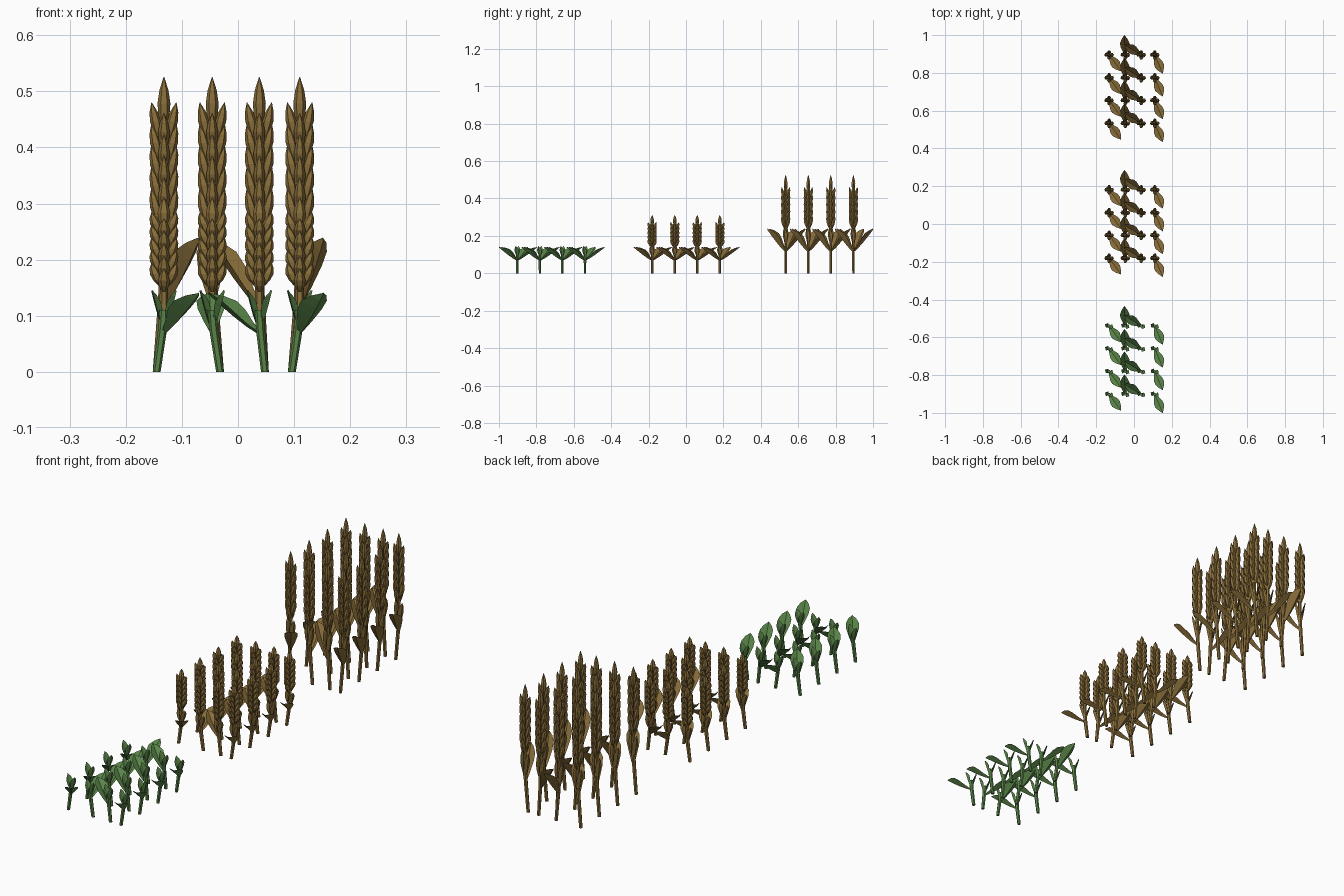
import bpy, bmesh, math
from mathutils import Vector

if "Cube" in bpy.data.objects:
    bpy.data.objects.remove(bpy.data.objects["Cube"])


def material(name, rgb):
    m = bpy.data.materials.new(name)
    m.diffuse_color = (*rgb, 1)
    m.use_nodes = True
    m.node_tree.nodes["Principled BSDF"].inputs["Base Color"].default_value = m.diffuse_color
    return m


GREEN = material("young_green", (0.10, 0.23, 0.065))
GOLD = material("ripe_gold", (0.25, 0.155, 0.042))


def skin(bm, rings):
    """Join equal-sized closed rings of points and cap both ends."""
    vs = [[bm.verts.new(p) for p in r] for r in rings]
    n = len(vs[0])
    for a, b in zip(vs, vs[1:]):
        for i in range(n):
            j = (i + 1) % n
            bm.faces.new((a[i], a[j], b[j], b[i]))
    bm.faces.new(vs[0][::-1])
    bm.faces.new(vs[-1])


def tube(bm, pts, radii, n=6):
    skin(bm, [[Vector(p) + Vector((r * math.cos(math.tau * i / n),
                                   r * math.sin(math.tau * i / n), 0))
               for i in range(n)] for p, r in zip(pts, radii)])


def grain(bm, a, b, r):
    a, b = Vector(a), Vector(b)
    tube(bm, [a.lerp(b, t) for t in (0, 0.25, 0.5, 0.75, 1)],
         [r * k for k in (0.35, 0.85, 1, 0.7, 0.05)])


def leaf(bm, base, reach, width, fold=0.3):
    """Folded pointed blade running from base along reach."""
    base, reach = Vector(base), Vector(reach)
    side = Vector((-reach.y, reach.x, 0)).normalized()
    up = side.cross(reach).normalized()
    if up.z < 0:
        up = -up
    rings = []
    for t, k in ((0, 0.15), (0.25, 0.55), (0.5, 0.95), (0.68, 1), (0.86, 0.6), (1, 0.03)):
        w = width * k
        mid = base + Vector((reach.x * t, reach.y * t, reach.z * t ** 1.15))
        rise = up * (w * fold)
        rings.append([mid - up * 0.002, mid + side * w / 2 + rise,
                      mid + up * 0.002, mid - side * w / 2 + rise])
    skin(bm, rings)


def finish(bm, name, mat, y, stretch):
    bmesh.ops.recalc_face_normals(bm, faces=bm.faces)
    me = bpy.data.meshes.new(name)
    for v in bm.verts:
        v.co.z *= stretch
    bm.to_mesh(me)
    bm.free()
    me.materials.append(mat)
    ob = bpy.data.objects.new(name, me)
    ob.location.y = y
    bpy.context.collection.objects.link(ob)


# Each column: foot x, upper stem x, big leaf reach in x and y
COLUMNS = [(-0.145, -0.132, 0.062, -0.085), (-0.032, -0.046, -0.005, 0.105),
           (0.048, 0.038, -0.09, 0.055), (0.096, 0.110, 0.042, -0.098)]
ROWS = [-0.181, -0.06, 0.06, 0.181]


def crop_plot(stage, mat, y, stretch, ripe):
    stems, leaves, heads = bmesh.new(), bmesh.new(), bmesh.new()
    for row in ROWS:
        for foot, x, dx, dy in COLUMNS:
            # stem: leaning foot, then upright
            pts = [(foot, row, 0), (foot + (x - foot) * 0.8, row, 0.075), (x, row, 0.11)]
            radii = [0.007, 0.008, 0.008]
            if ripe:
                pts.append((x, row, 0.27))
                radii.append(0.005)
            tube(stems, pts, radii)
            # one large blade and two short sheath blades
            leaf(leaves, (x, row, 0.068), (dx, dy, 0.072), 0.05)
            for s in (-1, 1):
                leaf(leaves, (x + s * 0.004, row, 0.085),
                     (s * 0.017, -s * 0.008, 0.06), 0.026, 0.2)
            if not ripe:
                continue
            # grain head: alternating tiers on four sides plus a tip grain
            for tier in range(5):
                for q in range(4):
                    c, s = math.cos(q * math.pi / 2), math.sin(q * math.pi / 2)
                    top = 0.284 - 0.0225 * tier - 0.011 * (q % 2)
                    grain(heads, (x + 0.007 * c, row + 0.007 * s, top - 0.04),
                          (x + 0.022 * c, row + 0.022 * s, top), 0.0105)
            grain(heads, (x, row, 0.255), (x, row, 0.311), 0.0115)
    finish(stems, stage + "_stems", mat, y, stretch)
    finish(leaves, stage + "_leaves", mat, y, stretch)
    if ripe:
        finish(heads, stage + "_grain_heads", mat, y, stretch)
    else:
        heads.free()


# Three growth stages in a line
crop_plot("sprout", GREEN, -0.721, 1.0, False)
crop_plot("half_grown", GOLD, 0.0, 1.0, True)
crop_plot("ripe", GOLD, 0.714, 1.69, True)
